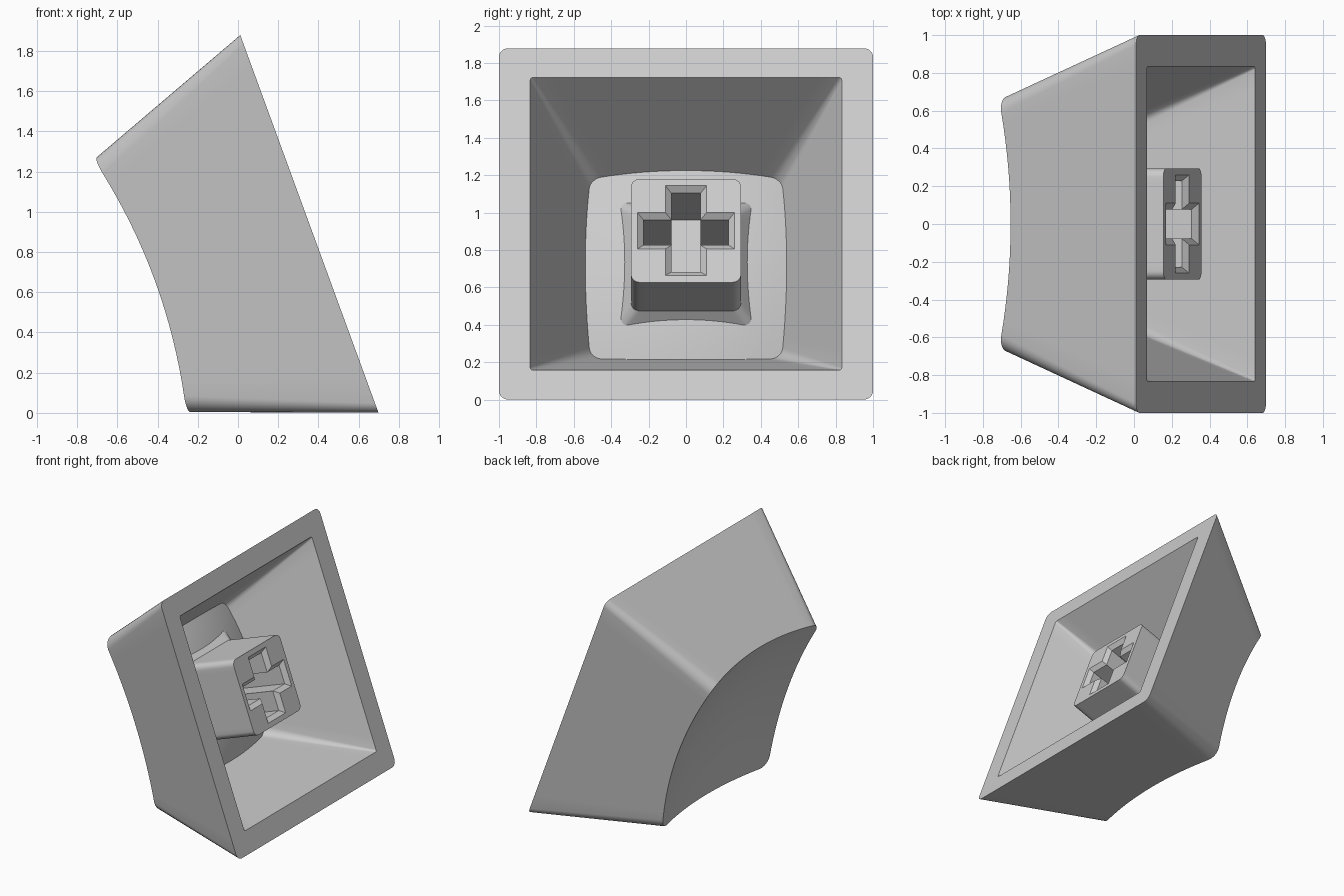
import bpy
import bmesh
import math
from mathutils import Vector, Matrix

if "Cube" in bpy.data.objects:
    bpy.data.objects.remove(bpy.data.objects["Cube"])

# One plain grey plastic
grey = bpy.data.materials.new("light_grey_plastic")
grey.use_nodes = True
colour = (0.6, 0.6, 0.6, 1)
grey.diffuse_color = colour
grey.node_tree.nodes["Principled BSDF"].inputs["Base Color"].default_value = colour

ARC, SIDE = 6, 16

# The cap is built base-down, then tipped so its open base faces +x
TILT = math.radians(20.1)
S, C = math.sin(TILT), math.cos(TILT)
TIP = Matrix(((-S, 0, -C, 0.355), (0, 1, 0, 0), (C, 0, -S, 0.94), (0, 0, 0, 1)))


def rounded_square(half, radius, height):
    """Ring of points with rounded corners and subdivided sides."""
    corners = []
    inner = half - radius
    for k in range(4):
        a = k * math.pi / 2
        cx = inner * (1 if k in (0, 3) else -1)
        cy = inner * (1 if k < 2 else -1)
        corners.append([Vector((cx + radius * math.cos(a + t * math.pi / 2 / ARC),
                                cy + radius * math.sin(a + t * math.pi / 2 / ARC), height))
                        for t in range(ARC + 1)])
    points = []
    for k in range(4):
        points += corners[k]
        start, end = corners[k][-1], corners[(k + 1) % 4][0]
        points += [start.lerp(end, t / SIDE) for t in range(1, SIDE)]
    return points


def trimmed_ring(wall, bowl):
    """Ring where a tapered wall meets a curved bowl."""
    ring = wall(0.7)
    for _ in range(15):
        heights = [bowl(p) for p in ring]
        ring = [wall(h)[i] for i, h in enumerate(heights)]
    return ring


def bowl_rings(edge, bowl):
    """Concentric rings from the edge toward the middle of a bowl."""
    rings = []
    for k in range(9, 0, -1):
        ring = []
        for p in edge:
            q = p * (k / 10)
            q.z = bowl(q)
            ring.append(q)
        rings.append(ring)
    return rings


def add_ring(bm, points):
    return [bm.verts.new(p) for p in points]


def loft(bm, rings):
    for a, b in zip(rings, rings[1:]):
        n = len(a)
        for i in range(n):
            j = (i + 1) % n
            bm.faces.new((a[i], a[j], b[j], b[i]))


def finish(bm, name):
    bm.transform(TIP)
    bmesh.ops.recalc_face_normals(bm, faces=bm.faces)
    mesh = bpy.data.meshes.new(name)
    bm.to_mesh(mesh)
    bm.free()
    mesh.materials.append(grey)
    obj = bpy.data.objects.new(name, mesh)
    bpy.context.collection.objects.link(obj)
    bpy.ops.object.select_all(action='DESELECT')
    obj.select_set(True)
    bpy.context.view_layer.objects.active = obj
    bpy.ops.object.shade_smooth_by_angle(angle=math.radians(30))


# Shell: dished top, tapered walls, flat rim, hollow inside with curved ceiling
def outer_wall(h):
    return rounded_square(1 - 0.37 * h, 0.05 + 0.04 * h, h)


def inner_wall(h):
    return rounded_square(0.833 - 0.46 * h, 0.015 + 0.07 * h, h)


def dish(p):
    return 0.725 + (p.x ** 2 + p.y ** 2) / 5.2


def ceiling(p):
    return 0.568 + (p.x ** 2 + p.y ** 2) / 4


bm = bmesh.new()
top_edge = trimmed_ring(outer_wall, dish)
ceiling_edge = trimmed_ring(inner_wall, ceiling)
profile = bowl_rings(top_edge, dish)[::-1]
profile += [top_edge, outer_wall(0), inner_wall(0), ceiling_edge]
profile += bowl_rings(ceiling_edge, ceiling)
rings = [add_ring(bm, r) for r in profile]
loft(bm, rings)
for ring in (rings[0], rings[-1]):
    bm.faces.new(ring)
finish(bm, "shell")


# Stem: square post with flared foot and a chamfered cross socket
def cross(arm_x, arm_y, width_x, width_y, height):
    quarter = [(arm_x, width_y), (width_x, width_y), (width_x, arm_y)]
    points = []
    for sx, sy in ((1, 1), (-1, 1), (-1, -1), (1, -1)):
        part = quarter if sx == sy else quarter[::-1]
        points += [Vector((sx * x, sy * y, height)) for x, y in part]
    return points


bm = bmesh.new()
TIP_H, FLOOR_H = 0.105, 0.55
post = [add_ring(bm, rounded_square(half, r, h)) for half, r, h in
        ((0.376, 0.04, 0.66), (0.294, 0.045, FLOOR_H), (0.294, 0.045, TIP_H))]
loft(bm, post)
bm.faces.new(post[0])
socket = [add_ring(bm, cross(*c)) for c in
          ((0.256, 0.26, 0.104, 0.11, TIP_H),
           (0.224, 0.228, 0.072, 0.078, TIP_H + 0.03),
           (0.224, 0.228, 0.072, 0.078, FLOOR_H))]
loft(bm, socket)
bm.faces.new(socket[-1])
rim = [bm.edges.get((ring[i - 1], ring[i]))
       for ring in (post[-1], socket[0]) for i in range(len(ring))]
bmesh.ops.triangle_fill(bm, use_beauty=True, edges=rim)
finish(bm, "stem")
